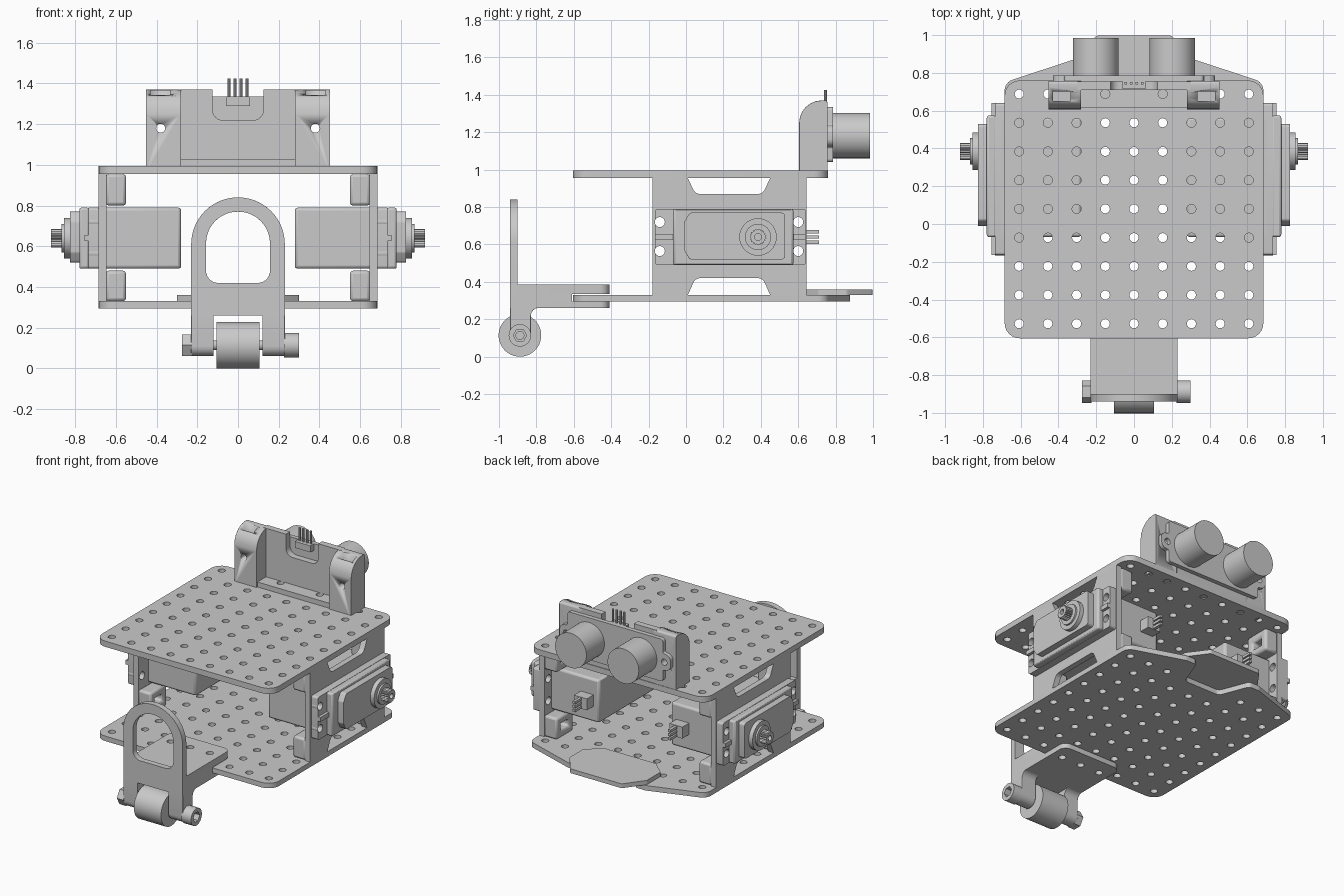
import bpy, bmesh, math
from mathutils import Vector, Matrix

if "Cube" in bpy.data.objects:
    bpy.data.objects.remove(bpy.data.objects["Cube"], do_unlink=True)

grey = bpy.data.materials.new("light_grey")
grey.use_nodes = True
tone = (0.59, 0.59, 0.59, 1)
grey.diffuse_color = tone
grey.node_tree.nodes["Principled BSDF"].inputs["Base Color"].default_value = tone

# Axis maps: profile (u, v) plus depth w to world x, y, z
AXES = {"x": Matrix(((0, 0, 1), (1, 0, 0), (0, 1, 0))),
        "y": Matrix(((1, 0, 0), (0, 0, 1), (0, 1, 0))),
        "z": Matrix.Identity(3)}
made = []


def circle(u, v, r, n=24):
    return [(u + r * math.cos(math.tau * i / n), v + r * math.sin(math.tau * i / n)) for i in range(n)]


def rounded(points, r=0.0, steps=6):
    """Polygon whose corners are arcs; a point may carry its own radius."""
    out, n = [], len(points)
    for i, pt in enumerate(points):
        rad = pt[2] if len(pt) > 2 else r
        p = Vector((pt[0], pt[1], 0))
        if rad <= 0:
            out.append((p.x, p.y))
            continue
        d1 = (Vector((*points[i - 1][:2], 0)) - p).normalized()
        d2 = (Vector((*points[(i + 1) % n][:2], 0)) - p).normalized()
        half = d1.angle(d2) / 2
        t = rad / math.tan(half)
        c = p + (d1 + d2).normalized() * rad / math.sin(half)
        a, b = (p + d1 * t - c).normalized(), (p + d2 * t - c).normalized()
        for k in range(steps + 1):
            q = c + a.slerp(b, k / steps) * rad
            out.append((q.x, q.y))
    return out


def rect(u0, u1, v0, v1, r=0.0):
    return rounded([(u0, v0), (u1, v0), (u1, v1), (u0, v1)], r)


def extrude(name, axis, a, b, outline, holes=(), mirror=False, bevel=0.0):
    """Extrude a profile with holes from a to b along an axis."""
    cu = bpy.data.curves.new(name, "CURVE")
    cu.dimensions, cu.fill_mode, cu.extrude = "2D", "BOTH", (b - a) / 2
    for loop in (outline, *holes):
        sp = cu.splines.new("POLY")
        sp.points.add(len(loop) - 1)
        for point, (u, v) in zip(sp.points, loop):
            point.co = (u, v, 0, 1)
        sp.use_cyclic_u = True
    tmp = bpy.data.objects.new("tmp", cu)
    bpy.context.collection.objects.link(tmp)
    bpy.context.view_layer.update()
    me = bpy.data.meshes.new_from_object(tmp)
    bpy.data.objects.remove(tmp)
    bpy.data.curves.remove(cu)
    me.transform(AXES[axis].to_4x4() @ Matrix.Translation((0, 0, (a + b) / 2)))
    bm = bmesh.new()
    bm.from_mesh(me)
    bmesh.ops.remove_doubles(bm, verts=bm.verts, dist=1e-5)
    bmesh.ops.recalc_face_normals(bm, faces=bm.faces)
    bm.to_mesh(me)
    bm.free()
    me.name = name
    me.materials.clear()
    me.materials.append(grey)
    ob = bpy.data.objects.new(name, me)
    bpy.context.collection.objects.link(ob)
    if bevel:
        m = ob.modifiers.new("soft_edges", "BEVEL")
        m.width, m.segments, m.limit_method = bevel, 2, "ANGLE"
        m.angle_limit = math.radians(50)
    if mirror:
        ob.modifiers.new("other_side", "MIRROR")
    made.append(ob)
    return ob


def cut(ob, cutter):
    m = ob.modifiers.new("cut", "BOOLEAN")
    m.object, m.solver = cutter, "EXACT"
    ob.modifiers.move(len(ob.modifiers) - 1, len(ob.modifiers) - 2)
    cutter.hide_render = True
    cutter.hide_set(True)
    made.remove(cutter)


def flip(points):
    """Close a half outline by mirroring it in u."""
    return points + [(-p[0], *p[1:]) for p in reversed(points)]


# Perforated decks
STEP, HOLE, MID = 0.152, 0.024, 0.08
grid = [(i * STEP, MID + j * STEP) for j in range(-4, 5) for i in range(-4, 5)]
extrude("top_deck", "z", 0.955, 0.995, rect(-0.685, 0.685, -0.605, 0.76, 0.08),
        [circle(*p, HOLE, 16) for p in grid])
deck = flip([(0.685, -0.605, 0.08), (0.685, 0.75, 0.06), (0.3, 0.877, 0.04),
             (0.22, 0.877, 0.03), (0.14, 0.67, 0.04)])
extrude("bottom_deck", "z", 0.295, 0.33, rounded(deck),
        [circle(*p, HOLE, 16) for p in grid if p[1] < 0.6 or abs(p[0]) > 0.25])
extrude("rear_tongue", "z", 0.33, 0.36,
        rounded(flip([(0.2, 0.62), (0.3, 0.71), (0.3, 0.86), (0.2, 0.997)]), 0.02))

# Side brackets with cable notches and screw holes
SCREWS = [(y, z) for y in (-0.14, 0.6) for z in (0.565, 0.72)]
wall = [(-0.18, 0.33), (0.01, 0.33), (0.05, 0.42, 0.04), (0.41, 0.42, 0.04), (0.45, 0.33),
        (0.645, 0.33), (0.645, 0.955), (0.45, 0.955), (0.41, 0.87, 0.04), (0.05, 0.87, 0.04),
        (0.01, 0.955), (-0.18, 0.955)]
extrude("side_bracket", "x", 0.645, 0.685, rounded(wall), [circle(*s, 0.027, 16) for s in SCREWS], True)
for y0, y1 in ((-0.18, 0.0), (0.46, 0.645)):
    for z0, z1 in ((0.33, 0.48), (0.8, 0.955)):
        slot = rect(y0 + 0.05, y1 - 0.05, z0 + 0.05, z1 - 0.055)
        extrude("bracket_foot", "x", 0.55, 0.65, rect(y0, y1, z0, z1), [slot], True, 0.015)

# Drive servos
SY, SZ = 0.385, 0.64
extrude("servo_body", "x", 0.28, 0.72, rect(-0.07, 0.565, 0.49, 0.79), (), True, 0.015)
extrude("servo_ears", "x", 0.685, 0.735, rect(-0.165, 0.64, 0.49, 0.79, 0.015),
        [circle(*s, 0.027, 16) for s in SCREWS], True)
for y0, y1 in ((-0.165, -0.06), (0.55, 0.64)):
    extrude("ear_rib", "x", 0.73, 0.755, rect(y0, y1, SZ - 0.015, SZ + 0.015), (), True)
extrude("servo_case", "x", 0.73, 0.78, rect(-0.07, 0.575, 0.49, 0.79), (), True, 0.012)
case = [(0.02, 0.52), (0.53, 0.52), (0.53, 0.77), (0.02, 0.77), (-0.01, 0.72), (-0.01, 0.57)]
extrude("gear_case", "x", 0.775, 0.825, rounded(case, 0.02), (), True, 0.01)
extrude("gear_boss", "x", 0.82, 0.855, circle(SY, SZ, 0.1, 32), (), True)
extrude("gear_collar", "x", 0.85, 0.867, circle(SY, SZ, 0.07, 32), (), True)
teeth = [(SY + r * math.cos(math.tau * i / 42), SZ + r * math.sin(math.tau * i / 42))
         for i in range(42) for r in [0.045 if i % 2 else 0.038]]
extrude("output_spline", "x", 0.865, 0.92, teeth, [circle(SY, SZ, 0.018, 16)], True)
extrude("plug_block", "y", 0.55, 0.64, rect(0.32, 0.42, 0.6, 0.68), (), True)
for z in (0.612, SZ, 0.668):
    extrude("plug_pin", "y", 0.63, 0.712, rect(0.36, 0.38, z - 0.009, z + 0.009), (), True)

# Front caster bracket: arch, clamp jaws and fork
window = rounded([(-0.157, 0.42, 0.06), (0.157, 0.42, 0.06), (0.157, 0.77, 0.156), (-0.157, 0.77, 0.156)], steps=12)
arch = rounded([(-0.23, 0.26), (0.23, 0.26), (0.23, 0.84, 0.229), (-0.23, 0.84, 0.229)], steps=14)
extrude("caster_arch", "y", -0.94, -0.9, arch, [window], False, 0.012)
clamp_holes = [circle(i * STEP, MID - 4 * STEP, HOLE, 16) for i in (-1, 0, 1)]
jaw = rounded(flip([(0.23, -0.93), (0.23, -0.41, 0.05)]))
extrude("clamp_upper_jaw", "z", 0.335, 0.385, jaw, clamp_holes)
extrude("clamp_lower_jaw", "z", 0.26, 0.295, jaw, clamp_holes)
extrude("clamp_root", "z", 0.26, 0.385, rect(-0.23, 0.23, -0.93, -0.61))
fork = [(-0.94, 0.06, 0.05), (-0.83, 0.06, 0.05), (-0.83, 0.262, 0.045), (-0.77, 0.262), (-0.77, 0.28), (-0.94, 0.28)]
extrude("caster_fork", "x", 0.12, 0.23, rounded(fork), (), True, 0.01)

# Caster wheel, bolt and nut
WY, WZ = -0.888, 0.114
extrude("caster_wheel", "x", -0.105, 0.105, circle(WY, WZ, 0.114, 48))
extrude("axle_bolt", "x", -0.25, 0.25, circle(WY, WZ, 0.024, 20))
extrude("hex_nut", "x", -0.275, -0.225, circle(WY, WZ, 0.06, 6))
extrude("bolt_head", "x", 0.225, 0.3, circle(WY, WZ, 0.06, 32), [circle(WY, WZ, 0.036, 6)])

# Sensor holder: floor, back wall and rounded columns
extrude("holder_floor", "z", 0.96, 1.03, rect(-0.3, 0.3, 0.615, 0.755),
        [circle(s * STEP, 0.688, HOLE, 16) for s in (-1, 1)])
back = flip([(0.125, 1.37), (0.125, 1.22, 0.05)])
back = rounded([(0.3, 0.96), (0.3, 1.37)] + back + [(-0.3, 1.37), (-0.3, 0.96)])
extrude("holder_back", "y", 0.71, 0.755, back)
side = rounded([(0.605, 0.96), (0.757, 0.96), (0.757, 1.37, 0.015), (0.605, 1.37, 0.12)])
column = extrude("holder_column", "x", 0.28, 0.453, side, (), True, 0.012)
cut(column, extrude("pocket_cutter", "z", 1.28, 1.5, rect(0.335, 0.43, 0.652, 0.702)))
cut(column, extrude("bore_cutter", "y", 0.5, 0.9, circle(0.38, 1.18, 0.022, 16)))

# Distance sensor: board with ears, two transducers and a pin header
board = rounded(flip([(0.37, 1.04, 0.02), (0.37, 1.12, 0.01), (0.43, 1.13, 0.04), (0.43, 1.23, 0.04),
                      (0.37, 1.24, 0.01), (0.37, 1.335, 0.02)]))
extrude("sensor_board", "y", 0.755, 0.785, board, [circle(s * 0.38, 1.18, 0.022, 16) for s in (-1, 1)])
extrude("transducer", "y", 0.78, 0.985, circle(0.203, 1.182, 0.121, 48), (), True)
extrude("header_block", "y", 0.715, 0.76, rect(-0.06, 0.06, 1.29, 1.335))
for i in range(4):
    extrude("header_pin", "z", 1.33, 1.425, circle(-0.044 + i * 0.0293, 0.745, 0.008, 8))

# Smooth shading with sharp edges kept
bpy.ops.object.select_all(action="DESELECT")
for ob in made:
    ob.select_set(True)
bpy.context.view_layer.objects.active = made[0]
bpy.ops.object.shade_smooth_by_angle(angle=math.radians(32))
